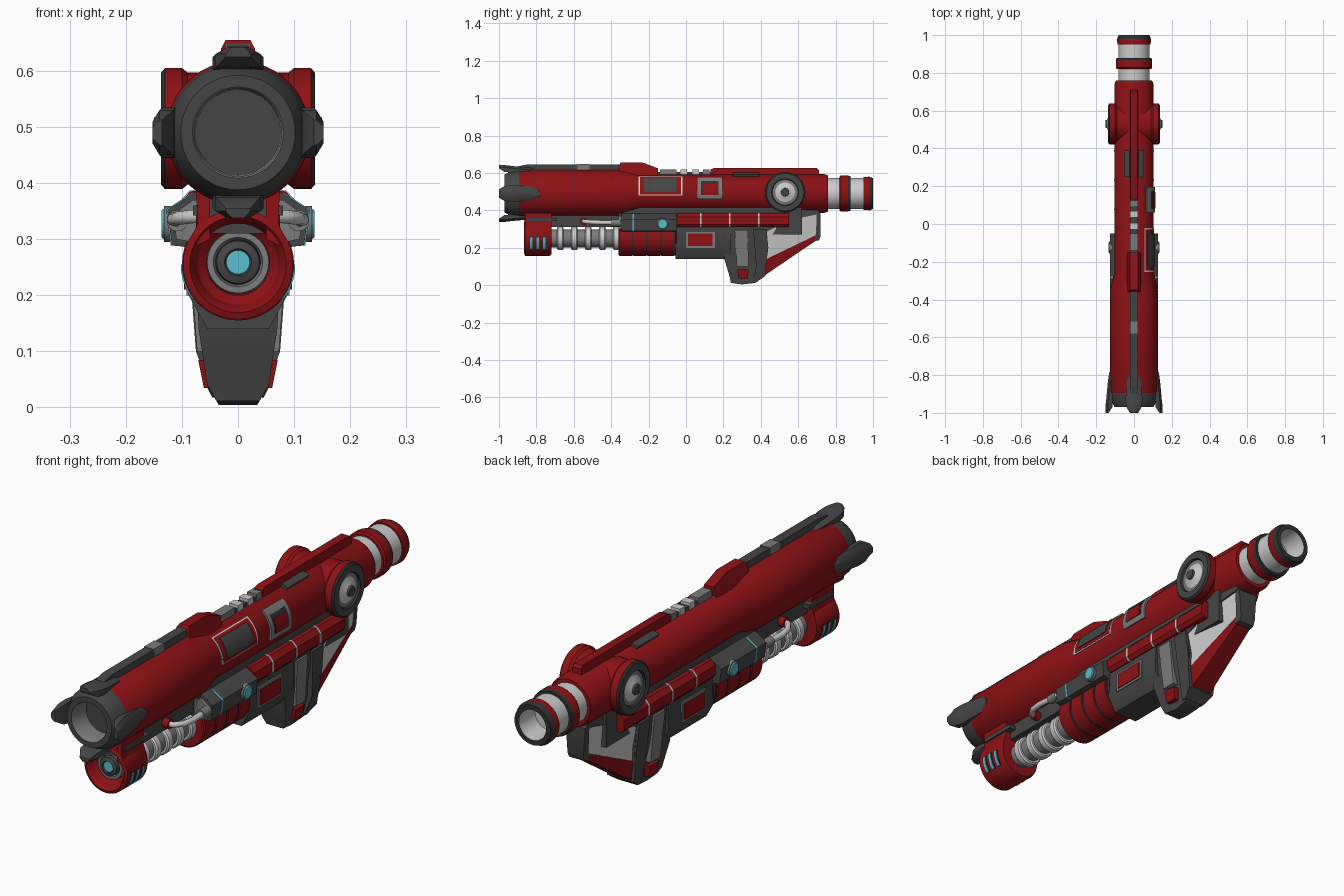
import bpy, bmesh, math
from math import sin, cos, pi, radians

COLOURS = {
    "red": (0.27, 0.006, 0.007), "dark_grey": (0.06, 0.06, 0.06),
    "black_grey": (0.03, 0.03, 0.03), "mid_grey": (0.2, 0.2, 0.2),
    "light_grey": (0.6, 0.6, 0.6), "cyan": (0.1, 0.52, 0.62),
}
NAMES = list(COLOURS)
MATS = []
for n, c in COLOURS.items():
    m = bpy.data.materials.new(n)
    m.diffuse_color = (*c, 1)
    MATS.append(m)
RED, DARK, BLACK, MID, LIGHT, CYAN = range(6)
BZ, LZ = 0.49, 0.255          # barrel axis height, lower unit axis height
SIDES = (("right", 1), ("left", -1))


def build(name, verts, faces, mats):
    """Mesh object; mats is one colour or a colour per face."""
    bm = bmesh.new()
    vs = [bm.verts.new(v) for v in verts]
    for i, f in enumerate(faces):
        face = bm.faces.new([vs[k] for k in f])
        face.material_index = mats if isinstance(mats, int) else mats[i]
    bmesh.ops.remove_doubles(bm, verts=bm.verts, dist=1e-5)
    bmesh.ops.recalc_face_normals(bm, faces=bm.faces)
    me = bpy.data.meshes.new(name)
    bm.to_mesh(me)
    bm.free()
    for m in MATS:
        me.materials.append(m)
    for p in me.polygons:
        p.use_smooth = True
    me.set_sharp_from_angle(angle=radians(32))
    ob = bpy.data.objects.new(name, me)
    bpy.context.collection.objects.link(ob)
    return ob


def lathe(name, prof, place, n=40):
    """Revolve (position, radius, colour of next band)."""
    verts = [place(p, r * cos(2 * pi * k / n), r * sin(2 * pi * k / n))
             for p, r, _ in prof for k in range(n)]
    faces, mats = [], []
    for i in range(len(prof) - 1):
        for k in range(n):
            a, b = i * n + k, i * n + (k + 1) % n
            faces.append((a, b, b + n, a + n))
            mats.append(prof[i][2])
    return build(name, verts, faces, mats)


def along_y(z, x=0):
    return lambda p, a, b: (x + a, p, z + b)


def along_x(s, y, z):
    return lambda p, a, b: (s * p, y + a, z + b)


def loft(name, a, b, mat):
    """Closed solid between two matching outlines."""
    n = len(a)
    faces = [tuple(range(n)), tuple(range(n, 2 * n))]
    faces += [(i, (i + 1) % n, (i + 1) % n + n, i + n) for i in range(n)]
    return build(name, a + b, faces, mat)


def prism(name, pts, mat):
    """Side outline of (y, z, half width)."""
    return loft(name, [(w, y, z) for y, z, w in pts], [(-w, y, z) for y, z, w in pts], mat)


def bar(name, pts, y0, y1, mat, s=1):
    """Front outline of (x, z) run along y."""
    return loft(name, [(s * x, y0, z) for x, z in pts], [(s * x, y1, z) for x, z in pts], mat)


def box(name, x0, x1, y0, y1, z0, z1, mat, s=1):
    return bar(name, [(x0, z0), (x1, z0), (x1, z1), (x0, z1)], y0, y1, mat, s)


def patch(name, y0, y1, a0, a1, r0, r1, mat, z=BZ, s=1, n=10):
    """Curved plate wrapped around a y axis, angles in degrees from +x."""
    ang = [radians(a0 + (a1 - a0) * i / n) for i in range(n + 1)]
    ring = [(r1 * cos(a), z + r1 * sin(a)) for a in ang]
    ring += [(r0 * cos(a), z + r0 * sin(a)) for a in reversed(ang)]
    return bar(name, ring, y0, y1, mat, s)


# Main barrel, muzzle and rear tube
lathe("barrel", [(-0.9, 0.09, RED), (-0.9, 0.122, RED), (-0.885, 0.128, RED), (-0.355, 0.128, RED),
                 (-0.25, 0.103, RED), (0.74, 0.103, RED), (0.76, 0.096, RED), (0.76, 0.0, RED)],
      along_y(BZ), 48)
lathe("muzzle", [(-0.88, 0.0, DARK), (-0.88, 0.076, MID), (-0.965, 0.078, MID), (-0.97, 0.081, DARK),
                 (-0.97, 0.102, DARK), (-0.93, 0.122, DARK), (-0.885, 0.125, DARK), (-0.885, 0.09, DARK)],
      along_y(BZ), 48)
lathe("rear_tube", [(0.75, 0.082, LIGHT), (0.82, 0.082, RED), (0.82, 0.09, RED), (0.828, 0.096, RED),
                    (0.865, 0.096, BLACK), (0.88, 0.092, BLACK), (0.88, 0.082, LIGHT),
                    (0.95, 0.082, RED), (0.95, 0.088, RED), (0.98, 0.09, BLACK), (1.0, 0.082, BLACK),
                    (1.0, 0.062, LIGHT), (0.9, 0.058, LIGHT), (0.9, 0.0, MID)], along_y(BZ))

# Four muzzle claws
CLAW = [(-0.78, 0.022, 0.115, 0.13), (-0.83, 0.038, 0.115, 0.138), (-0.93, 0.045, 0.112, 0.147),
        (-0.97, 0.04, 0.115, 0.152), (-1.0, 0.022, 0.135, 0.152)]
for k, tag in enumerate(("right", "top", "left", "bottom")):
    c, s = cos(k * pi / 2), sin(k * pi / 2)
    verts, faces = [], []
    for y, t, r0, r1 in CLAW:
        for r, u in ((r0, -t), (r1 - 0.012, -t), (r1, -t * 0.5), (r1, t * 0.5), (r1 - 0.012, t), (r0, t)):
            verts.append((r * c - u * s, y, BZ + r * s + u * c))
    for i in range(len(CLAW) - 1):
        faces += [(i * 6 + j, i * 6 + (j + 1) % 6, i * 6 + 6 + (j + 1) % 6, i * 6 + 6 + j) for j in range(6)]
    faces += [tuple(range(6)), tuple(range(24, 30))]
    build("claw_" + tag, verts, faces, DARK)

# Top rail
prism("front_rail", [(-0.9, 0.6, 0.02), (-0.9, 0.635, 0.02), (-0.85, 0.645, 0.02),
                     (-0.35, 0.645, 0.02), (-0.35, 0.6, 0.02)], DARK)
box("rail_clip", -0.022, 0.022, -0.58, -0.515, 0.6, 0.648, MID)
prism("sight_hump", [(-0.36, 0.58, 0.04), (-0.36, 0.64, 0.03), (-0.35, 0.655, 0.022),
                     (-0.23, 0.655, 0.022), (-0.15, 0.625, 0.022), (-0.15, 0.57, 0.04)], RED)
box("rail_bed", -0.018, 0.018, -0.15, 0.13, 0.57, 0.606, DARK)
for i, y in enumerate((-0.14, -0.03, 0.035, 0.09)):
    box(f"rail_block_{i}", -0.021, 0.021, y, y + (0.09 if i == 0 else 0.035), 0.57, 0.618, LIGHT if i in (1, 2) else MID)
prism("rear_rail", [(0.13, 0.57, 0.022), (0.13, 0.618, 0.02), (0.15, 0.626, 0.018),
                    (0.7, 0.626, 0.018), (0.71, 0.615, 0.02), (0.71, 0.57, 0.022)], RED)

# Windows on the right of the barrel
for nm, y0, y1, a0, a1, r, m in (("window_outline", -0.255, -0.02, -6, 58, 0.106, LIGHT),
                                 ("window_border", -0.247, -0.028, -3, 55, 0.107, RED),
                                 ("window_pane", -0.225, -0.05, 4, 48, 0.111, DARK),
                                 ("port_frame", 0.06, 0.195, -16, 52, 0.111, MID),
                                 ("port_gap", 0.08, 0.175, -4, 36, 0.112, BLACK),
                                 ("port_plate", 0.088, 0.167, -4, 26, 0.114, RED)):
    patch(nm, y0, y1, a0, a1, 0.095, r, m)

for tag, s in SIDES:
    # Side wheels and top pads
    lathe("wheel_" + tag, [(0.03, 0.1, RED), (0.09, 0.1, RED), (0.1, 0.108, RED), (0.13, 0.108, BLACK), (0.137, 0.1, DARK),
                           (0.137, 0.072, BLACK), (0.128, 0.068, MID), (0.128, 0.052, LIGHT),
                           (0.14, 0.03, LIGHT), (0.142, 0.022, DARK), (0.15, 0.02, DARK), (0.15, 0, DARK)],
          along_x(s, 0.53, 0.497))
    patch("top_pad_" + tag, 0.25, 0.39, 63, 78, 0.09, 0.115, DARK, s=s, n=3)
    # Side pods with lamp and stripe
    pod = [(0.04, 0.39), (0.08, 0.382), (0.126, 0.352), (0.118, 0.29), (0.06, 0.28)]
    bar("pod_" + tag, pod, -0.345, -0.05, DARK, s)
    bar("pod_nose_" + tag, [(0.05, 0.37), (0.08, 0.37), (0.115, 0.345), (0.11, 0.3), (0.06, 0.29)], -0.36, -0.34, MID, s)
    bar("pod_stripe_" + tag, [(0.08, 0.384), (0.128, 0.353), (0.12, 0.289), (0.08, 0.285)], -0.285, -0.277, CYAN, s)
    lathe("lamp_" + tag, [(0.1, 0.032, MID), (0.132, 0.032, MID), (0.132, 0.027, CYAN), (0.136, 0.024, CYAN), (0.136, 0, CYAN)],
          along_x(s, -0.125, 0.327), 20)
    # Red side rails with light bands
    rail = [(0.04, 0.39), (0.085, 0.385), (0.103, 0.365), (0.103, 0.325), (0.09, 0.31), (0.04, 0.31)]
    bar("side_rail_" + tag, rail, -0.045, 0.55, RED, s)
    for i, y in enumerate((0.075, 0.23, 0.385)):
        bar(f"side_band_{i}_{tag}", [(x * 1.02, z + (z - 0.35) * 0.04) for x, z in rail], y, y + 0.008, LIGHT, s)
    # Feed pipe
    cu = bpy.data.curves.new("pipe", "CURVE")
    cu.dimensions, cu.bevel_depth, cu.bevel_resolution, cu.use_fill_caps = "3D", 0.012, 2, True
    sp = cu.splines.new("POLY")
    path = [(0.06, -0.55, 0.342), (0.085, -0.545, 0.34), (0.108, -0.51, 0.337), (0.115, -0.46, 0.335), (0.108, -0.35, 0.333)]
    sp.points.add(len(path) - 1)
    for p, (x, y, z) in zip(sp.points, path):
        p.co = (s * x, y, z, 1)
    cu.materials.append(MATS[LIGHT])
    bpy.context.collection.objects.link(bpy.data.objects.new("feed_pipe_" + tag, cu))
    lathe("pipe_collar_" + tag, [(0.04, 0.02, RED), (0.075, 0.02, RED), (0.075, 0, RED)], along_x(s, -0.547, 0.341), 16)
    lathe("pipe_socket_" + tag, [(-0.4, 0, MID), (-0.4, 0.019, MID), (-0.35, 0.019, MID)], along_y(0.333, s * 0.108), 16)
    # Shroud arms, trim and glowing vents
    bar("shroud_arm_" + tag, [(0.05, 0.4), (0.075, 0.4), (0.072, 0.33), (0.09, 0.28), (0.05, 0.3)], -0.86, -0.72, RED, s)
    box("shroud_trim_" + tag, 0.05, 0.08, -0.85, -0.69, 0.342, 0.36, DARK, s)
    for i in range(3):
        y = -0.835 + 0.035 * i
        patch(f"vent_edge_{i}_{tag}", y - 0.004, y + 0.018, -40, 3, 0.09, 0.1, BLACK, LZ, s)
        patch(f"vent_{i}_{tag}", y, y + 0.014, -37, 0, 0.09, 0.102, CYAN, LZ, s)
    # Receiver side panel
    box("panel_frame_" + tag, 0.05, 0.092, 0.0, 0.155, 0.2, 0.285, MID, s)
    box("panel_" + tag, 0.05, 0.096, 0.012, 0.143, 0.21, 0.275, RED, s)

# Spine joining the barrel to the lower unit
box("front_spine", -0.05, 0.05, -0.84, -0.34, 0.31, 0.42, DARK)
box("rear_spine", -0.07, 0.07, -0.36, 0.62, 0.27, 0.42, DARK)

# Lower front shroud with glowing core
lathe("shroud", [(-0.82, 0.055, RED), (-0.835, 0.072, RED), (-0.85, 0.076, RED), (-0.865, 0.086, RED), (-0.86, 0.098, RED),
                 (-0.73, 0.098, RED), (-0.72, 0.092, RED), (-0.72, 0.04, MID)], along_y(LZ))
lathe("core_lens", [(-0.845, 0.0, CYAN), (-0.845, 0.021, DARK), (-0.85, 0.024, DARK), (-0.845, 0.038, DARK),
                    (-0.82, 0.04, MID), (-0.835, 0.044, MID), (-0.835, 0.055, MID), (-0.8, 0.058, MID)], along_y(LZ + 0.004))
# Ribbed coil
ribs = [(-0.73, 0.048, MID)]
for i in range(5):
    y = -0.69 + i * 0.075
    ribs += [(y, 0.048, LIGHT), (y, 0.056, LIGHT), (y + 0.006, 0.062, LIGHT), (y + 0.03, 0.062, LIGHT),
             (y + 0.036, 0.056, LIGHT), (y + 0.036, 0.048, MID)]
lathe("coil", ribs + [(-0.34, 0.048, MID)], along_y(LZ - 0.005), 32)
# Red chamber with grooves
ch = [(-0.36, 0.04, RED), (-0.36, 0.094, RED)]
for y in (-0.355, -0.28, -0.205, -0.13):
    ch += [(y, 0.1, RED), (y + 0.065, 0.1, BLACK), (y + 0.067, 0.096, BLACK), (y + 0.073, 0.096, BLACK)]
lathe("chamber", ch + [(-0.05, 0.09, RED), (-0.05, 0, RED)], along_y(LZ))

# Receiver block
bar("receiver", [(-0.085, 0.31), (-0.088, 0.2), (-0.055, 0.14), (0.055, 0.14), (0.088, 0.2), (0.085, 0.31)], -0.055, 0.24, DARK)

# Grip with inlaid stripe
prism("grip", [(0.2, 0.31, 0.08), (0.205, 0.14, 0.07), (0.235, 0.04, 0.055), (0.24, 0.012, 0.038), (0.3, 0.004, 0.034),
               (0.37, 0.012, 0.038), (0.42, 0.05, 0.055), (0.44, 0.2, 0.075), (0.43, 0.31, 0.08)], DARK)
prism("grip_stripe", [(0.26, 0.295, 0.088), (0.272, 0.1, 0.073), (0.335, 0.1, 0.073), (0.33, 0.295, 0.088)], MID)
prism("grip_inlay", [(0.275, 0.085, 0.071), (0.28, 0.035, 0.061), (0.33, 0.035, 0.061), (0.335, 0.085, 0.071)], RED)
prism("grip_back_edge", [(0.36, 0.3, 0.09), (0.375, 0.1, 0.075), (0.36, 0.02, 0.046), (0.38, 0.018, 0.046),
                         (0.425, 0.05, 0.062), (0.435, 0.2, 0.08), (0.43, 0.3, 0.09)], DARK)

# Rear brace behind the grip
prism("brace_body", [(0.42, 0.13, 0.06), (0.7, 0.26, 0.035), (0.7, 0.385, 0.045), (0.58, 0.37, 0.06), (0.42, 0.29, 0.078)], LIGHT)
prism("brace_underside", [(0.41, 0.045, 0.048), (0.69, 0.235, 0.035), (0.7, 0.27, 0.038), (0.42, 0.135, 0.063)], RED)
prism("brace_top", [(0.42, 0.28, 0.082), (0.56, 0.35, 0.068), (0.71, 0.38, 0.05), (0.71, 0.405, 0.05), (0.42, 0.4, 0.07)], DARK)
prism("brace_cap", [(0.685, 0.235, 0.038), (0.71, 0.24, 0.036), (0.72, 0.26, 0.036), (0.72, 0.38, 0.045),
                    (0.7, 0.4, 0.05), (0.695, 0.28, 0.042)], DARK)
